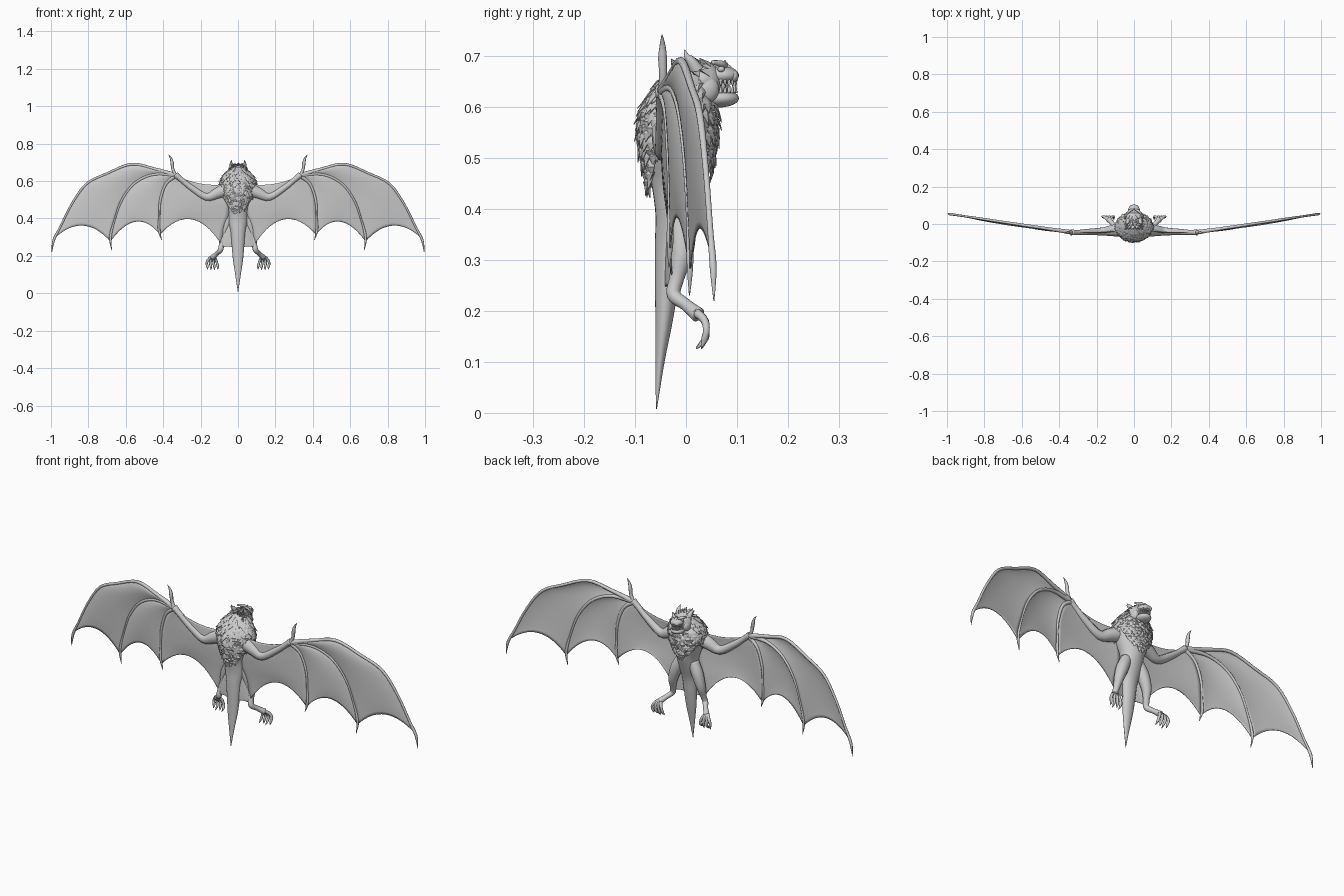
import bpy, bmesh, math, random
from mathutils import Vector as V

if "Cube" in bpy.data.objects:
    bpy.data.objects.remove(bpy.data.objects["Cube"])
random.seed(4)

def finish(name, bm, mirror=False, smooth=True, thick=0):
    bmesh.ops.recalc_face_normals(bm, faces=bm.faces)
    me = bpy.data.meshes.new(name)
    bm.to_mesh(me); bm.free()
    for p in me.polygons:
        p.use_smooth = smooth
    ob = bpy.data.objects.new(name, me)
    bpy.context.collection.objects.link(ob)
    if thick:
        m = ob.modifiers.new("thickness", 'SOLIDIFY'); m.thickness = thick; m.offset = 0
    if mirror:
        m = ob.modifiers.new("mirror", 'MIRROR'); m.use_mirror_merge = False
    return ob

def spline(pts, t):
    """Catmull-Rom point at t in 0..1 through tuples of any length."""
    n = len(pts) - 1
    i = min(int(t * n), n - 1); u = t * n - i
    a, b, c, d = (pts[max(0, min(n, k))] for k in (i - 1, i, i + 1, i + 2))
    return [0.5 * (2*q + (r - p)*u + (2*p - 5*q + 4*r - s)*u*u + (3*q - p - 3*r + s)*u**3)
            for p, q, r, s in zip(a, b, c, d)]

def skin(bm, rings):
    for a, b in zip(rings, rings[1:]):
        for i in range(len(a)):
            j = (i + 1) % len(a)
            bm.faces.new((a[i], a[j], b[j], b[i]))
    bm.faces.new(rings[0]); bm.faces.new(rings[-1])

def tube(name, pts, mirror=True, steps=20, sides=10, bm=None):
    """Tapered limb through points (x, y, z, radius)."""
    own = bm is None
    bm = bm or bmesh.new()
    rings = []
    for k in range(steps + 1):
        t = k / steps
        *p, r = spline(pts, t)
        d = (V(spline(pts, min(1, t + .02))[:3]) - V(spline(pts, max(0, t - .02))[:3])).normalized()
        u = d.cross(V((0, 1, 0.01)) if abs(d.y) < .9 else V((1, 0, 0))).normalized()
        v = d.cross(u)
        rings.append([bm.verts.new(V(p) + max(r, .0008) * (u * math.cos(a) + v * math.sin(a)))
                      for a in (2 * math.pi * i / sides for i in range(sides))])
    skin(bm, rings)
    return finish(name, bm, mirror) if own else None

def ball(name, c, r, mirror=False):
    bm = bmesh.new()
    bmesh.ops.create_uvsphere(bm, u_segments=24, v_segments=14, radius=1)
    for v in bm.verts:
        v.co = V([c[i] + v.co[i] * r[i] for i in range(3)])
    return finish(name, bm, mirror)

# Body and tail: ellipse sections (z, centre y, half width, half depth)
SEC = [(.675, .01, .03, .025), (.64, -.005, .062, .047), (.60, -.014, .09, .064),
       (.56, -.017, .09, .07), (.50, -.016, .073, .062), (.45, -.016, .056, .052),
       (.39, -.022, .052, .038), (.33, -.032, .04, .029), (.26, -.037, .034, .024),
       (.18, -.043, .027, .017), (.10, -.051, .015, .009), (.008, -.058, .001, .001)]
bm = bmesh.new()
rings = []
for k in range(56):
    z, yc, rx, ry = spline(SEC, k / 55)
    rings.append([bm.verts.new((rx * math.cos(a), yc + ry * math.sin(a), z))
                  for a in (math.pi * i / 14 for i in range(28))])
skin(bm, rings)
finish("body_and_tail", bm)

# Overlapping scale plates on chest and back
def section(z):
    for a, b in zip(SEC, SEC[1:]):
        if b[0] <= z <= a[0]:
            u = (a[0] - z) / (a[0] - b[0])
            return [p + (q - p) * u for p, q in zip(a, b)]
bm = bmesh.new()
for row in range(15):
    z = .665 - row * .0145
    for i in range(26):
        a = math.pi * (i + .5 * (row % 2)) / 13 + random.uniform(-.05, .05)
        c, s = math.cos(a), math.sin(a)
        if z < (.45 if s < 0 else .485) + .09 * c * c or (s > .6 and z > .635):
            continue
        _, yc, rx, ry = section(z)
        p = V((rx * c, yc + ry * s, z + random.uniform(-.004, .004)))
        n = V((c / rx, s / ry, 0)).normalized()
        side = V((-n.y, n.x, 0)) * random.uniform(.011, .016)
        _, y2, rx2, ry2 = section(z - .04)
        q = V((rx2 * c, y2 + ry2 * s, p.z - random.uniform(.034, .044)))
        tip = q + n * random.uniform(.007, .018)
        mid = (p + q) / 2 + n * .010
        l, r, t, m, lo, ro = (bm.verts.new(w) for w in
                              (p - side * .8, p + side * .8, tip, mid + n * .004, mid - side, mid + side))
        for f in ((l, m, lo), (l, r, m), (r, ro, m), (lo, m, t), (m, ro, t)):
            bm.faces.new(f)
finish("scale_plates", bm, smooth=False, thick=.0015)

# Wing bones (x, z, radius); depth follows the span
def bone(pts):
    return [(x, -.045 + .15 * max(0, x - .33), z, r) for x, z, r in pts]
F1 = bone([(.33, .63, .013), (.45, .665, .009), (.57, .69, .008), (.70, .64, .007), (.81, .585, .007),
           (.89, .475, .006), (.95, .355, .006), (.985, .285, .007), (.995, .22, .001)])
F2 = bone([(.33, .63, .012), (.45, .635, .008), (.55, .59, .007), (.62, .50, .006),
           (.66, .39, .005), (.682, .30, .007), (.675, .23, .001)])
F3 = bone([(.33, .63, .012), (.385, .585, .008), (.415, .50, .007), (.42, .42, .005),
           (.422, .34, .007), (.408, .285, .001)])
for nm, f in (("leading_finger", F1), ("middle_finger", F2), ("inner_finger", F3)):
    tube(nm, f, steps=32)
tube("wing_arm", [(.05, -.03, .56, .04), (.11, -.035, .535, .032), (.17, -.04, .515, .022),
                  (.25, -.043, .565, .017), (.30, -.045, .605, .014), (.335, -.045, .635, .016)])
tube("thumb_claw", [(.33, -.045, .62, .012), (.347, -.045, .66, .008), (.352, -.046, .695, .009),
                    (.358, -.046, .72, .006), (.372, -.047, .742, .001)])

# Wing and tail membranes, stretched between two edges with a scalloped hem
def membrane(name, A, B, ta, tb, hem, top=0, billow=.012, nu=16, nv=20):
    bm = bmesh.new()
    P = lambda c, t: V(spline(c, t)[:3])
    off = V(hem) - (P(A, ta) + P(B, tb)) / 2
    off.y = 0
    g = []
    for j in range(nv + 1):
        t = j / nv
        row = []
        for i in range(nu + 1):
            s = i / nu; k = 4 * s * (1 - s)
            p = P(A, t * ta).lerp(P(B, t * tb), s) + off * k * t * t
            p += V((0, -billow * k * math.sin(math.pi * min(1, t * .8 + .1)), top * k * (1 - t)))
            row.append(bm.verts.new(p))
        g.append(row)
    for a, b in zip(g, g[1:]):
        for i in range(nu):
            bm.faces.new((a[i], a[i + 1], b[i + 1], b[i]))
    bmesh.ops.remove_doubles(bm, verts=bm.verts, dist=1e-5)
    finish(name, bm, True, thick=.003)
FLANK = [(.06, -.035, .585, 0), (.05, -.04, .50, 0), (.05, -.035, .42, 0), (.075, -.03, .34, 0), (.092, -.028, .265, 0)]
TAIL = [(0, -.035, .42, 0), (0, -.04, .33, 0), (0, -.043, .235, 0)]
SHIN = [(.04, -.025, .42, 0), (.075, -.025, .34, 0), (.088, -.03, .245, 0)]
membrane("outer_membrane", F1, F2, .86, .88, (.83, 0, .362))
membrane("middle_membrane", F2, F3, .88, .88, (.545, 0, .383))
membrane("inner_membrane", F3, FLANK, .88, 1, (.25, 0, .397), top=-.022)
membrane("tail_membrane", SHIN, TAIL, 1, 1, (.045, 0, .25), billow=.004)

# Legs and clawed feet
tube("leg", [(.035, -.012, .43, .026), (.06, -.008, .375, .029), (.08, -.008, .315, .023),
             (.087, -.018, .265, .015), (.094, -.024, .232, .014), (.113, .0, .212, .012),
             (.135, .024, .192, .015)], steps=28, sides=14)
bm = bmesh.new()
for i in range(4):
    u = i / 3
    tx = .108 + .055 * u
    tube("", [(.132 + .006 * u, .02, .197, .009), (.12 + .036 * u, .036, .182, .008),
              (tx + .004, .04, .162, .0065), (tx, .036, .143, .0065),
              (tx, .02 + .01 * (i % 2), .124 + .008 * abs(u - .5), .001)], steps=14, sides=8, bm=bm)
finish("toes", bm, True)

# Head: skull, muzzle, jaw, brows and eyes
ball("skull", (0, .03, .648), (.05, .043, .042))
ball("muzzle", (0, .07, .662), (.032, .034, .018))
ball("jaw", (0, .063, .617), (.034, .041, .018))
ball("mouth_inside", (0, .057, .64), (.024, .03, .02))
ball("cheek", (.033, .038, .635), (.018, .027, .028), True)
ball("nostril_pad", (.011, .094, .66), (.012, .009, .011), True)
ball("eye", (.026, .069, .674), (.007, .007, .006), True)
tube("brow", [(.006, .077, .68, .005), (.022, .071, .684, .007), (.04, .052, .688, .004)])
tube("nose_horn", [(0, .088, .668, .010), (0, .08, .68, .006), (0, .076, .692, .001)], mirror=False)
tube("ear", [(.03, .022, .672, .014), (.035, .01, .69, .010), (.037, .002, .699, .006), (.034, -.003, .712, .001)])

# Teeth in two rows
bm = bmesh.new()
for up in (1, -1):
    for i in range(6):
        a = math.radians(8 + 15 * i)
        x, y = .026 * math.sin(a), .064 + .034 * math.cos(a)
        L = (.017 if i in (1, 3) else .011) * up
        z = .641 + .011 * up
        tube("", [(x, y, z + .003 * up, .0038), (x, y, z - L * .5, .0028), (x, y + .001, z - L, .0005)],
             steps=4, sides=6, bm=bm)
finish("teeth", bm, True)

# Crest of tufts over the head
bm = bmesh.new()
for row in range(5):
    for i in range(9):
        a = math.radians(-80 + 20 * i + random.uniform(-6, 6))
        y = .048 - row * .014
        d = V((math.sin(a), 0, math.cos(a)))
        p = V((0, y, .646)) + V((.046 * d.x, 0, .041 * d.z)) * (1 - .02 * row)
        w = V((d.z, 0, -d.x)) * .010
        tip = p + d * random.uniform(.007, .014) + V((0, -.022, 0))
        l, r, t, b = (bm.verts.new(q) for q in (p - w, p + w, tip, p + V((0, -.018, 0)) - d * .004))
        for f in ((l, r, t), (l, t, b), (r, b, t)):
            bm.faces.new(f)
finish("head_crest", bm, smooth=False)
